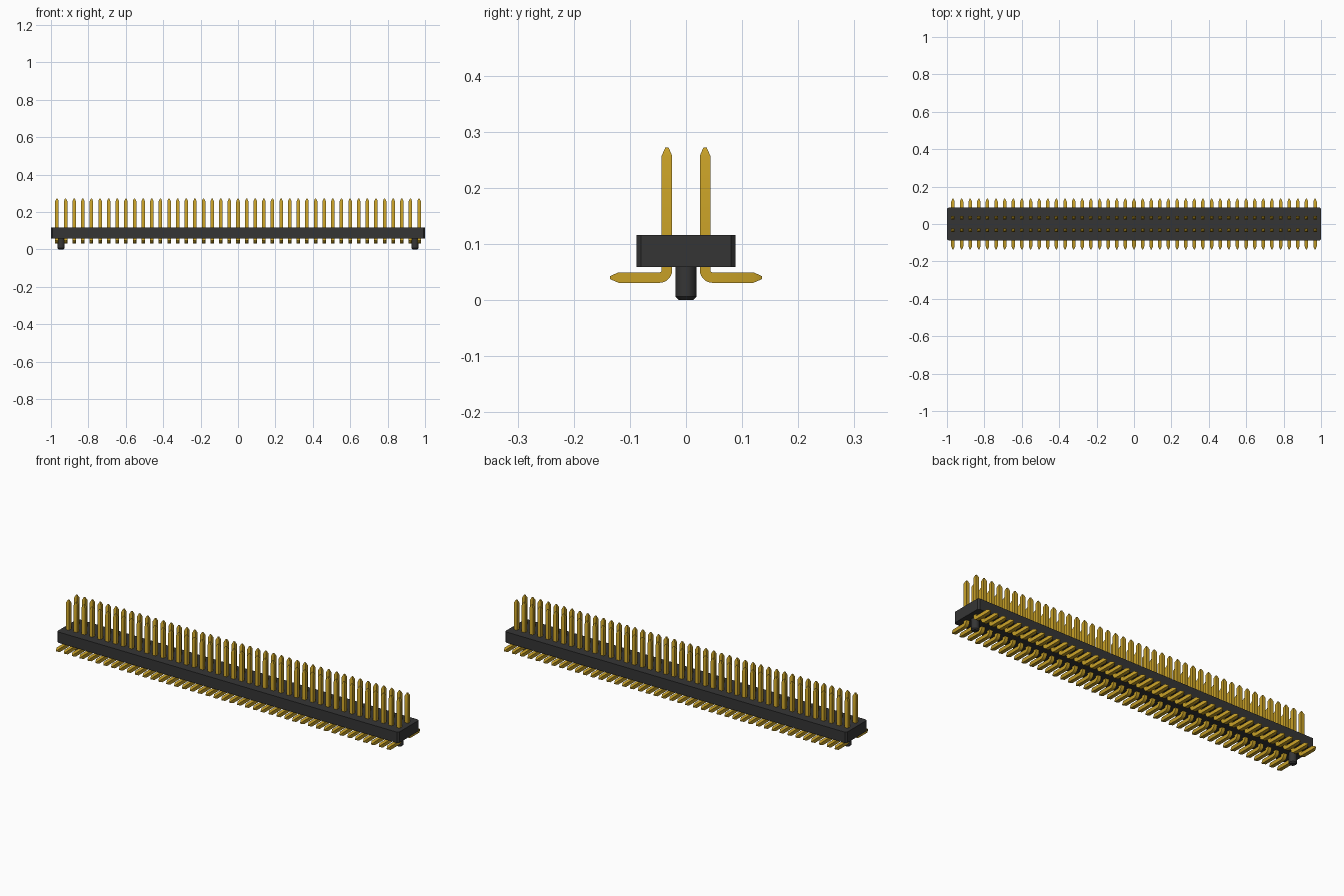
import bpy, bmesh, math
from mathutils import Vector

cube = bpy.data.objects.get("Cube")
if cube:
    bpy.data.objects.remove(cube, do_unlink=True)

PINS = 43
X_END = 0.968                       # centre of the outermost pins
PITCH = 2 * X_END / (PINS - 1)
ROW_Y = 0.034
HALF = 0.0094                       # half thickness of a pin


def material(name, rgb):
    mat = bpy.data.materials.new(name)
    mat.use_nodes = True
    colour = (*rgb, 1)
    mat.diffuse_color = colour
    mat.node_tree.nodes["Principled BSDF"].inputs["Base Color"].default_value = colour
    return mat


def finish(name, bm, mat, smooth=False):
    bmesh.ops.recalc_face_normals(bm, faces=bm.faces)
    mesh = bpy.data.meshes.new(name)
    bm.to_mesh(mesh)
    bm.free()
    mesh.materials.append(mat)
    obj = bpy.data.objects.new(name, mesh)
    bpy.context.collection.objects.link(obj)
    if smooth:
        bpy.ops.object.select_all(action='DESELECT')
        obj.select_set(True)
        bpy.context.view_layer.objects.active = obj
        bpy.ops.object.shade_smooth_by_angle(angle=math.radians(35))
    return obj


black = material("black plastic", (0.036, 0.036, 0.036))
gold = material("gold", (0.57, 0.35, 0.02))

# Housing: a block with chamfered vertical corners
bm = bmesh.new()
bmesh.ops.create_cube(bm, size=1)
for v in bm.verts:
    v.co = (v.co.x * 2, v.co.y * 0.176, 0.0875 + v.co.z * 0.057)
uprights = [e for e in bm.edges if abs(e.verts[0].co.z - e.verts[1].co.z) > 0.01]
bmesh.ops.bevel(bm, geom=uprights, offset=0.008, segments=1, affect='EDGES')
finish("housing", bm, black)

# Locating pegs: cylinders with a chamfered tip
for side, x in (("left", 0.946), ("right", -0.946)):
    bm = bmesh.new()
    bmesh.ops.create_cone(bm, cap_ends=True, segments=24, radius1=0.019,
                          radius2=0.019, depth=0.062)
    rim = [e for e in bm.edges if all(v.co.z < 0 for v in e.verts)]
    bmesh.ops.bevel(bm, geom=rim, offset=0.006, segments=1, affect='EDGES')
    peg = finish(side + "_locating_peg", bm, black, smooth=True)
    peg.location = (x, 0, 0.031)

# Pin path in the y-z plane: (centre, direction, taper)
UP, OUT = Vector((0, 0, -1)), Vector((0, 1, 0))
bend_r, leg_z, bend_steps = 0.0135, 0.040, 6
path = [(Vector((0, ROW_Y, 0.272)), UP, 0.3),
        (Vector((0, ROW_Y, 0.257)), UP, 1)]
centre = Vector((0, ROW_Y + bend_r, leg_z + bend_r))
for i in range(bend_steps + 1):
    a = math.pi / 2 * i / bend_steps
    path.append((centre + bend_r * (UP * math.sin(a) - OUT * math.cos(a)),
                 UP * math.cos(a) + OUT * math.sin(a), 1))
path += [(Vector((0, 0.120, leg_z)), OUT, 1),
         (Vector((0, 0.135, leg_z)), OUT, 0.3)]

# Pins: a square section swept along the path, arrayed and mirrored
bm = bmesh.new()
across = Vector((1, 0, 0))
rings = []
for p, direction, taper in path:
    normal = direction.cross(across)
    rings.append([bm.verts.new(p + HALF * taper * (across * s + normal * t))
                  for s, t in ((-1, -1), (1, -1), (1, 1), (-1, 1))])
for a, b in zip(rings, rings[1:]):
    for k in range(4):
        n = (k + 1) % 4
        bm.faces.new((a[k], a[n], b[n], b[k]))
bm.faces.new(rings[0])
bm.faces.new(rings[-1])
bmesh.ops.translate(bm, verts=bm.verts, vec=(-X_END, 0, 0))
pins = finish("contact_pins", bm, gold, smooth=True)

array = pins.modifiers.new("row", 'ARRAY')
array.count = PINS
array.use_relative_offset = False
array.use_constant_offset = True
array.constant_offset_displace = (PITCH, 0, 0)
mirror = pins.modifiers.new("second_row", 'MIRROR')
mirror.use_axis = (False, True, False)
mirror.use_mirror_merge = False
